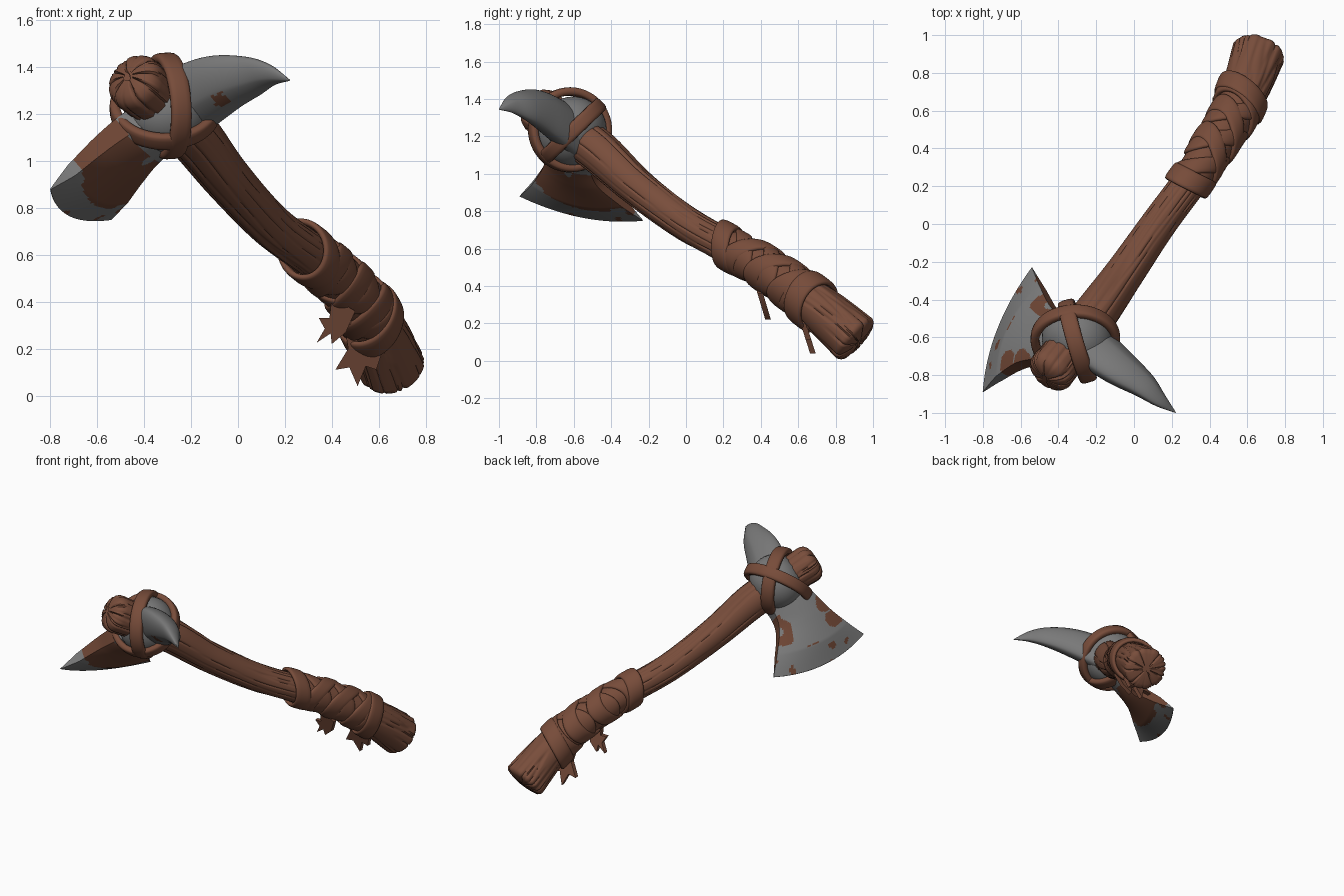
import bpy, bmesh, math
from mathutils import Vector as V, noise

if "Cube" in bpy.data.objects:
    bpy.data.objects.remove(bpy.data.objects["Cube"])

def material(name, rgb):
    m = bpy.data.materials.new(name)
    m.diffuse_color = (*rgb, 1)
    m.use_nodes = True
    m.node_tree.nodes["Principled BSDF"].inputs["Base Color"].default_value = m.diffuse_color
    return m

WOOD = material("brown wood", (0.19, 0.075, 0.044))
LEATHER = material("brown leather", (0.185, 0.072, 0.042))
METAL = material("grey metal", (0.19, 0.19, 0.19))
RUST = material("rust", (0.15, 0.058, 0.033))

def sample(P, t):
    """Catmull-Rom through tuples, t counted in points."""
    t = max(0, min(len(P) - 1, t))
    i = min(int(t), len(P) - 2)
    f = t - i
    b, c = P[i], P[i + 1]
    a = P[i - 1] if i else [2 * x - y for x, y in zip(b, c)]
    d = P[i + 2] if i + 2 < len(P) else [2 * y - x for x, y in zip(b, c)]
    return [0.5 * (2 * q + (r - p) * f + (2 * p - 5 * q + 4 * r - s) * f * f
            + (3 * q - p - 3 * r + s) * f ** 3) for p, q, r, s in zip(a, b, c, d)]

def basis(d, up=V((0, 0, 1))):
    e1 = d.cross(up).normalized()
    return e1, e1.cross(d).normalized()

def frame(P, t, up=V((0, 0, 1))):
    """Centre, radius, direction and two side axes of a path."""
    s = sample(P, t)
    n = len(P) - 1
    d = V(sample(P, min(n, t + .05))[:3]) - V(sample(P, max(0, t - .05))[:3])
    d.normalize()
    return (V(s[:3]), s[3], d) + basis(d, up)

def loft(name, rows, mats, closed=False, rule=None, angle=40):
    """Skin a list of closed rings."""
    bm = bmesh.new()
    R = [[bm.verts.new(p) for p in row] for row in rows]
    n, m = len(R), len(R[0])
    for i in range(n if closed else n - 1):
        for j in range(m):
            k, l = (i + 1) % n, (j + 1) % m
            bm.faces.new((R[i][j], R[i][l], R[k][l], R[k][j]))
    if not closed:
        bm.faces.new(R[0])
        bm.faces.new(R[-1])
    finish(name, bm, mats, rule, angle)

def finish(name, bm, mats, rule=None, angle=40):
    bmesh.ops.recalc_face_normals(bm, faces=bm.faces)
    if rule:
        for f in bm.faces:
            f.material_index = int(rule(f.calc_center_median(), f.normal))
    me = bpy.data.meshes.new(name)
    bm.to_mesh(me)
    bm.free()
    ob = bpy.data.objects.new(name, me)
    bpy.context.collection.objects.link(ob)
    for m in mats:
        me.materials.append(m)
    bpy.ops.object.select_all(action='DESELECT')
    ob.select_set(True)
    bpy.context.view_layer.objects.active = ob
    bpy.ops.object.shade_smooth_by_angle(angle=math.radians(angle))

# Handle: bent wooden shaft with carved grain and notched ends
HANDLE = [(.66, .91, .112, .142), (.60, .74, .262, .126), (.53, .58, .385, .108),
          (.42, .41, .505, .098), (.30, .23, .605, .092), (.13, 0, .735, .093),
          (-.05, -.26, .93, .102), (-.20, -.47, 1.12, .115),
          (-.33, -.64, 1.24, .115), (-.455, -.80, 1.35, .128)]
N = 96
def wood_ring(t, scale=1.0, push=0.0):
    c, r, d, e1, e2 = frame(HANDLE, t)
    end = max(0, 1 - min(t, 9 - t) / .7)
    row = []
    for j in range(N):
        a = 2 * math.pi * j / N
        u, w = math.cos(a), math.sin(a)
        g = abs(noise.noise(V((u * 2.4, w * 2.4, t * .22))))
        groove = max(0, 1 - g / .13) * .075
        notch = max(0, 1 - abs(math.cos(4 * a + .9 * math.sin(2 * a))) * 3.5) * end
        k = r * scale * (1.015 - groove - notch * .10)
        row.append(c + d * (push * (1 - .9 * notch)) + (e1 * u + e2 * w) * k)
    return row
rows = [wood_ring(0, .2, -.022), wood_ring(0, .45, -.02), wood_ring(0, .75, -.012), wood_ring(0, .92, -.004)]
rows += [wood_ring(.06 + 8.74 * i / 170) for i in range(171)]
rows += [wood_ring(8.9, .97), wood_ring(9, .88), wood_ring(9, .7, .018), wood_ring(9, .45, .028), wood_ring(9, .2, .03)]
loft("handle", rows, [WOOD], angle=60)

# Axe blade: lofted from its two side curves, with a sharpened edge
SIDE_A = [(-.38, -.70, 1.22), (-.50, -.73, 1.14), (-.60, -.75, 1.06), (-.71, -.815, .96), (-.80, -.89, .88)]
SIDE_B = [(-.27, -.50, 1.11), (-.36, -.49, 1.03), (-.42, -.45, .95), (-.485, -.335, .845), (-.54, -.23, .75)]
THICK = [.11, .095, .08, .058, .003]
BULGE = [0, 0, .01, .05, .07]
U, T = V((-.73, .08, -.68)), V((-.609, .376, .698))
M = 44
def lerp(L, s):
    i = min(int(s), len(L) - 2)
    return L[i] + (L[i + 1] - L[i]) * (s - i)
rows = []
for i in range(65):
    s = i / 16
    a, b = V(sample(SIDE_A, s)), V(sample(SIDE_B, s))
    th, bu = lerp(THICK, s), lerp(BULGE, s)
    top, low = [], []
    for j in range(M + 1):
        v = j / M
        q = 1 - (2 * v - 1) ** 2
        p = a.lerp(b, v) + U * bu * q
        top.append(p + T * th * (.5 + .5 * q))
        low.append(p - T * th * (.5 + .5 * q))
    rows.append(top + low[::-1])
HUB = V((-.30, -.61, 1.225))
MID = V((-.67, -.56, .815))
W = V((-.36, -.917, .18))
def rust_rule(c, n):
    depth = (c - HUB).dot(U)
    across = abs((c - MID).dot(W))
    under = n.dot(T) < .1
    limit = .43 + .05 * (1 - min(1, (across / .26) ** 2)) + (.03 if under and across < .2 else 0)
    if depth < .19 or depth > limit:
        return noise.noise(c * 13) > .42 and depth > .3
    side = across / (.14 + .5 * max(0, depth - .2))
    return noise.noise(c * 9) * .9 + side * .65 + (.6 if under else 0) + (depth - .3) * 1.4 > .54
loft("axe_blade", rows, [METAL, RUST], rule=rust_rule, angle=28)

# Curved back spike: flattened, ridged section turned with the head
SPIKE = [(-.28, -.60, 1.22, .16), (-.10, -.745, 1.32, .135), (.04, -.845, 1.36, .096),
         (.13, -.925, 1.368, .055), (.22, -.998, 1.345, .003)]
BROAD = V((-.40, -.39, .83))
def power(x, p):
    return math.copysign(abs(x) ** p, x)
rows = []
for i in range(49):
    c, r, d, e1, e2 = frame(SPIKE, i / 12, BROAD)
    rows.append([c + e1 * r * .68 * power(math.cos(a), 1.15) + e2 * r * 1.06 * power(math.sin(a), 1.25)
                 for a in [2 * math.pi * j / 48 for j in range(48)]])
spot = V((-.07, -.82, 1.26))
loft("back_spike", rows, [METAL, RUST],
     rule=lambda c, n: (c - spot).length + .02 * noise.noise(c * 40) < .04, angle=25)

# Head socket: rounded lump around the handle
axis = V((-.54, -.69, .476)).normalized()
h1, h2 = basis(axis)
rows = []
for i in range(1, 24):
    a = math.pi * i / 24
    rows.append([HUB - axis * .165 * math.cos(a) + (h1 * math.cos(b) + h2 * math.sin(b)) * .19 * math.sin(a) ** .8
                 for b in [2 * math.pi * j / 40 for j in range(40)]])
loft("head_socket", rows, [METAL])

# Straps: closed bands swept round a centre
def strap(name, place, width, thick):
    rows = []
    for i in range(64):
        p, radial, along = place(2 * math.pi * i / 64)
        rows.append([p + along * width / 2 * power(math.cos(b), .6) + radial * thick / 2 * power(math.sin(b), .6)
                     for b in [2 * math.pi * j / 14 for j in range(14)]])
    loft(name, rows, [LEATHER], closed=True, angle=60)

def head_place(normal, x, centre, ra, rb):
    n = V(normal).normalized()
    x = V(x)
    x = (x - n * x.dot(n)).normalized()
    y = n.cross(x)
    def place(a):
        rad = x * math.cos(a) + y * math.sin(a)
        return V(centre) + x * ra * math.cos(a) + y * rb * math.sin(a), rad, n
    return place

strap("head_strap_upright", head_place((.96, .28, .06), (0, 0, 1), (-.30, -.62, 1.235), .205, .205), .09, .045)
strap("head_strap_cross", head_place((0, -.69, .72), (1, 0, 0), (-.31, -.61, 1.225), .215, .205), .08, .045)

# Grip wraps: bands leaning alternately over a sleeve, following the handle
def grip_place(t0, tilt, phase, extra):
    def place(a):
        c, r, d, e1, e2 = frame(HANDLE, t0 + tilt * math.cos(a - phase))
        rad = e1 * math.cos(a) + e2 * math.sin(a)
        return c + rad * (r + extra), rad, d
    return place

rows = []
for i in range(25):
    c, r, d, e1, e2 = frame(HANDLE, 1.5 + 2.45 * i / 24)
    rows.append([c + (e1 * math.cos(b) + e2 * math.sin(b)) * (r + .008)
                 for b in [2 * math.pi * j / 40 for j in range(40)]])
loft("grip_sleeve", rows, [LEATHER])
GRIP = [(4.0, .18, 1.2, .018), (3.65, .38, .3, .008), (3.3, -.38, .5, .013), (2.9, .40, .2, .008),
        (2.5, -.40, .4, .013), (2.1, .38, .3, .008), (1.8, -.34, .5, .012), (1.45, .22, 2.6, .018)]
for i, (t, tilt, ph, ex) in enumerate(GRIP):
    strap(f"grip_wrap_{i + 1}", grip_place(t, tilt, ph, ex), .115, .03)

# Torn strap ends hanging below the grip
def tail(name, outline, y0, slope):
    bm = bmesh.new()
    f = bm.faces.new([bm.verts.new((x, y0 + slope * (.3 - z), z)) for x, z in outline])
    ext = bmesh.ops.extrude_face_region(bm, geom=[f])
    for v in ext['geom']:
        if isinstance(v, bmesh.types.BMVert):
            v.co.y += .03
    finish(name, bm, [LEATHER])

tail("strap_end_upper", [(.40, .42), (.50, .36), (.46, .27), (.40, .22), (.395, .265),
                         (.335, .225), (.37, .285), (.345, .33), (.39, .33)], .40, .3)
tail("strap_end_lower", [(.45, .32), (.56, .30), (.62, .2), (.59, .11), (.545, .125),
                         (.51, .04), (.475, .12), (.415, .11), (.47, .2)], .58, .32)
